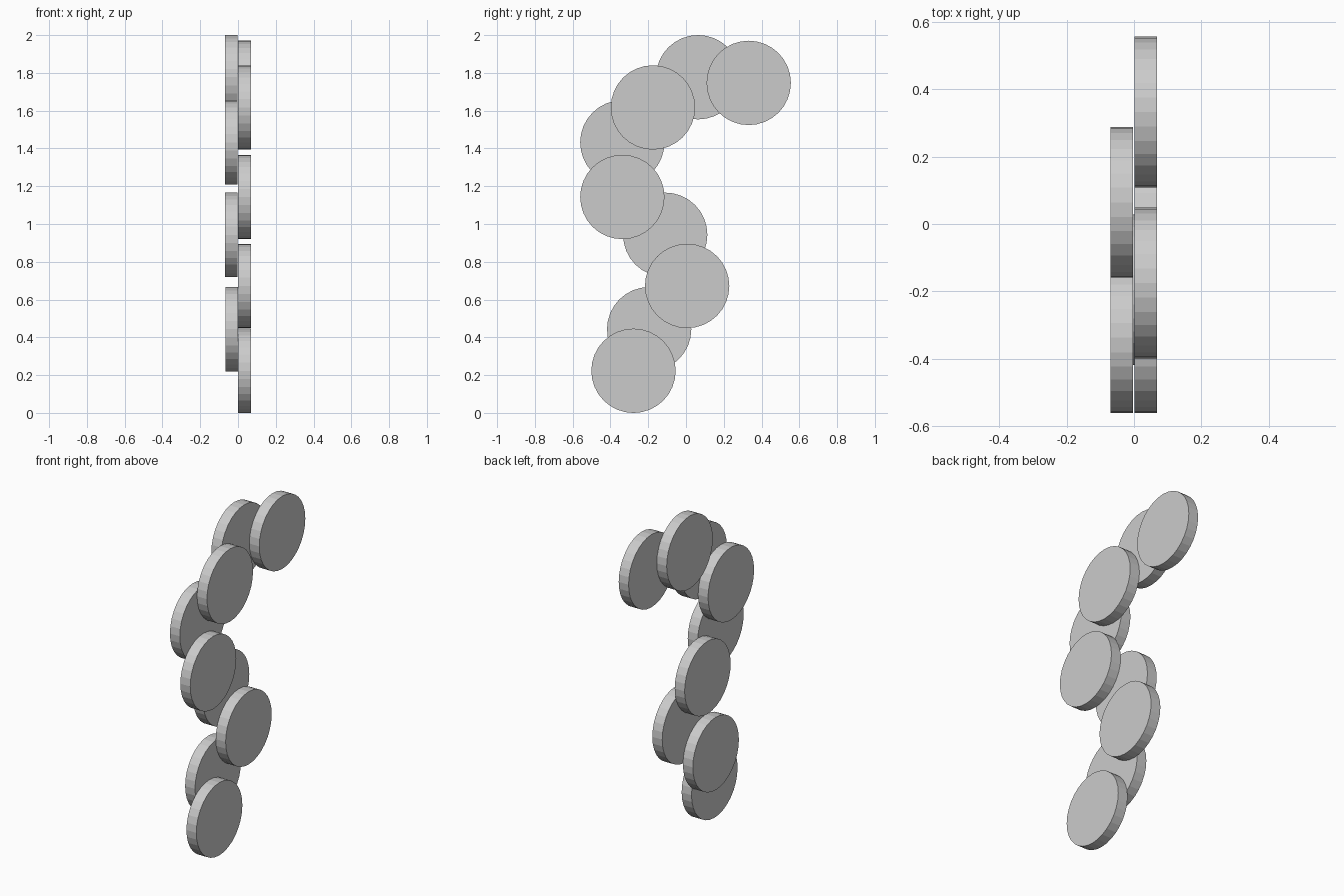
import bpy
import math

if "Cube" in bpy.data.objects:
    bpy.data.objects.remove(bpy.data.objects["Cube"])

RADIUS = 0.2232
THICKNESS = 0.067
SIDES = 32


def disc(name, x, y, z):
    """Flat round plate whose axis runs along x."""
    bpy.ops.mesh.primitive_cylinder_add(
        vertices=SIDES, radius=RADIUS, depth=THICKNESS,
        location=(x, y, z), rotation=(0, math.pi / 2, 0))
    bpy.context.object.name = name


# Right-hand layer of discs, bottom to top (y, z)
right_layer = [(-0.278, 0.223), (0.006, 0.672), (-0.337, 1.143),
               (-0.175, 1.617), (0.332, 1.747)]
for i, (y, z) in enumerate(right_layer, 1):
    disc(f"right_disc_{i}", 0.0345, y, z)

# Left-hand layer of discs bridging the right ones (x, y, z)
left_layer = [(-0.0325, -0.195, 0.443), (-0.0362, -0.110, 0.943),
              (-0.0362, -0.337, 1.432), (-0.0362, 0.064, 1.777)]
for i, (x, y, z) in enumerate(left_layer, 1):
    disc(f"left_disc_{i}", x, y, z)
